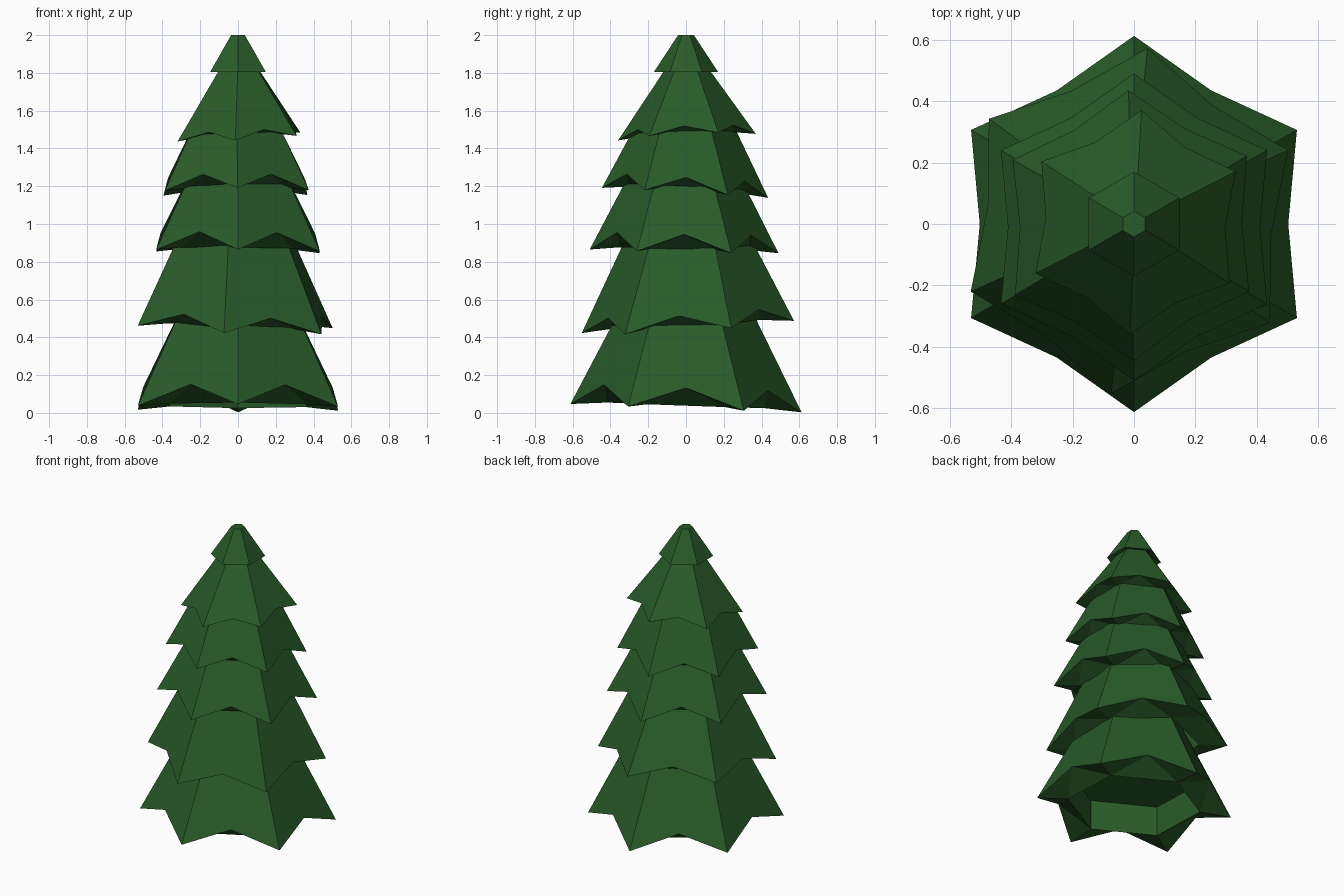
import bpy, bmesh, math

if "Cube" in bpy.data.objects:
    bpy.data.objects.remove(bpy.data.objects["Cube"])

green = bpy.data.materials.new("pine green")
green.diffuse_color = (0.022, 0.105, 0.022, 1)
green.use_nodes = True
green.node_tree.nodes["Principled BSDF"].inputs["Base Color"].default_value = green.diffuse_color


def tier(name, z, top_z, radius, top_radius, notch_rise, notch_ratio, recess,
         centre=(0, 0), spin=0, tilt=(0, 0), inner=0.68):
    """Six-pointed skirt: hexagon top, notched rim, hollowed underside."""
    bm = bmesh.new()

    def vert(r, degrees, height, lean=1.0):
        a = math.radians(degrees + spin)
        x, y = r * math.cos(a), r * math.sin(a)
        height += lean * (tilt[0] * x + tilt[1] * y)
        return bm.verts.new((x + centre[0], y + centre[1], height))

    angles = [30 + 60 * i for i in range(6)]
    top = [vert(top_radius, a, top_z, 0) for a in angles]
    tips = [vert(radius, a, z) for a in angles]
    notches = [vert(radius * notch_ratio, a + 30, z + notch_rise) for a in angles]
    lip = [vert(radius * inner, a, z + 0.015) for a in angles]
    ceiling = [vert(radius * inner, a, z + recess) for a in angles]

    bm.faces.new(top)
    bm.faces.new(ceiling[::-1])
    for i in range(6):
        j = (i + 1) % 6
        bm.faces.new((top[i], tips[i], notches[i], tips[j], top[j]))
        bm.faces.new((tips[i], lip[i], notches[i]))
        bm.faces.new((notches[i], lip[i], lip[j]))
        bm.faces.new((notches[i], lip[j], tips[j]))
        bm.faces.new((lip[i], ceiling[i], ceiling[j], lip[j]))
    bmesh.ops.recalc_face_normals(bm, faces=bm.faces)

    mesh = bpy.data.meshes.new(name)
    bm.to_mesh(mesh)
    bm.free()
    mesh.materials.append(green)
    obj = bpy.data.objects.new(name, mesh)
    bpy.context.collection.objects.link(obj)


# Branch tiers from the ground up, each slightly turned and tilted
tier("branch_tier_1", 0.025, 0.62, 0.612, 0.31, 0.11, 0.82, 0.22, tilt=(-0.005, -0.036))
tier("branch_tier_2", 0.455, 1.0, 0.565, 0.295, 0.08, 0.82, 0.20,
     centre=(-0.015, 0.01), spin=-6, tilt=(-0.04, 0.062))
tier("branch_tier_3", 0.855, 1.32, 0.50, 0.26, 0.095, 0.82, 0.18,
     centre=(0, -0.01), tilt=(-0.01, -0.02))
tier("branch_tier_4", 1.165, 1.6, 0.44, 0.22, 0.08, 0.82, 0.15,
     centre=(-0.01, -0.005), spin=1, tilt=(0.005, -0.06))
tier("branch_tier_5", 1.46, 1.85, 0.365, 0.095, 0.045, 0.80, 0.09,
     centre=(0.005, 0.005), spin=-3, tilt=(0.05, 0.045), inner=0.66)
# Tree top
tier("tree_top", 1.805, 2.0, 0.17, 0.042, 0.0, 0.866, 0.05, inner=0.7)
